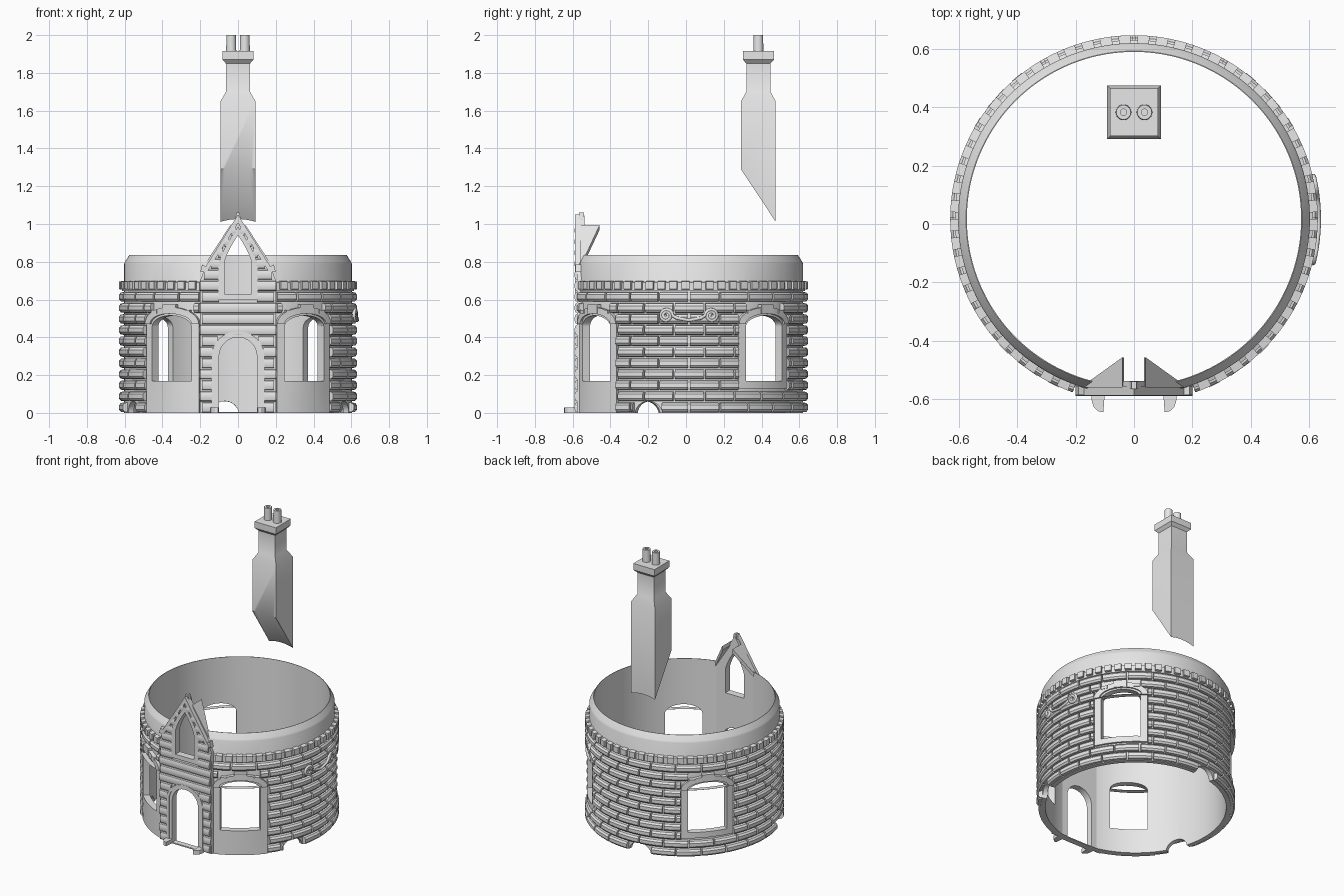
import bpy, bmesh
from math import sin, cos, pi, radians, ceil, sqrt
from mathutils import Vector

if "Cube" in bpy.data.objects:
    bpy.data.objects.remove(bpy.data.objects["Cube"])

CY = 0.017          # tower axis in y
R = 0.6             # wall radius
COURSE = 0.0585     # height of one brick course

stone = bpy.data.materials.new("stone grey")
stone.use_nodes = True
stone.diffuse_color = (0.8, 0.8, 0.8, 1)
for node in stone.node_tree.nodes:
    if node.type == 'BSDF_PRINCIPLED':
        node.inputs["Base Color"].default_value = (0.8, 0.8, 0.8, 1)


# ---------- helpers ----------
def finish(name, bm, smooth=35):
    bmesh.ops.recalc_face_normals(bm, faces=bm.faces)
    mesh = bpy.data.meshes.new(name)
    bm.to_mesh(mesh)
    bm.free()
    ob = bpy.data.objects.new(name, mesh)
    bpy.context.collection.objects.link(ob)
    mesh.materials.append(stone)
    if smooth:
        shade(ob, smooth)
    return ob


def activate(ob):
    bpy.ops.object.select_all(action='DESELECT')
    ob.select_set(True)
    bpy.context.view_layer.objects.active = ob


def shade(ob, angle=35):
    activate(ob)
    bpy.ops.object.shade_smooth_by_angle(angle=radians(angle))


def cut(ob, cutter):
    mod = ob.modifiers.new("cut", 'BOOLEAN')
    mod.operation = 'DIFFERENCE'
    mod.solver = 'EXACT'
    mod.object = cutter
    cutter.hide_render = True
    activate(ob)
    bpy.ops.object.modifier_apply(modifier=mod.name)
    bpy.data.objects.remove(cutter)
    shade(ob)


def skin(bm, loops, wrap=False):
    """Join equal closed loops into a tube, capped unless it wraps."""
    rows = [[bm.verts.new(p) for p in loop] for loop in loops]
    n = len(rows[0])
    pairs = list(zip(rows, rows[1:])) + ([(rows[-1], rows[0])] if wrap else [])
    for a, b in pairs:
        for i in range(n):
            j = (i + 1) % n
            bm.faces.new((a[i], a[j], b[j], b[i]))
    if not wrap:
        bm.faces.new(rows[0])
        bm.faces.new(rows[-1])


def polar(r, deg, z):
    return (r * cos(radians(deg)), CY + r * sin(radians(deg)), z)


def sweep(bm, profile, a0, a1, step=3.75):
    full = a1 - a0 >= 360
    n = max(1, ceil((a1 - a0) / step))
    angles = [a0 + (a1 - a0) * i / n for i in range(n if full else n + 1)]
    skin(bm, [[polar(r, a, z) for r, z in profile] for a in angles], full)


def on_wall(deg):
    return lambda u, z, d: polar(R + d, deg + u / R * 180 / pi, z)


def on_front(u, z, d):
    return (u, -0.576 - d, z)


def arch(hw, z0, zs, zt, pointed=False):
    pts = [(hw * (i / 4 - 1), z0) for i in range(9)]
    for i in range(21):
        s = cos(pi * i / 20)
        rise = (1 - abs(s)) ** 0.7 if pointed else sqrt(max(0, 1 - s * s))
        pts.append((hw * s, zs + (zt - zs) * rise))
    return pts


def prism(bm, loop, place, d0, d1):
    skin(bm, [[place(u, z, d) for u, z in loop] for d in (d0, d1)])


def frame(bm, outer, inner, place, d0, d1):
    skin(bm, [[place(u, z, d) for u, z in loop] for loop, d in
              ((outer, d0), (outer, d1), (inner, d1), (inner, d0))], True)


# ---------- openings ----------
WINDOWS = [(-54.5, 0), (234.5, 0), (41, 0.13), (139, 0.13)]   # angle, frame foot
NOTCHES = [-21, 203, 97]
window_hole = arch(0.125, 0.17, 0.455, 0.515)
door_hole = arch(0.1, 0.006, 0.3, 0.4)
gable_hole = arch(0.072, 0.63, 0.79, 0.94, True)

# ---------- wall shell ----------
bm = bmesh.new()
sweep(bm, [(0.573, 0), (0.603, 0), (0.603, 0.79), (0.598, 0.8), (0.576, 0.835), (0.573, 0.835)], 0, 360, 2.5)
wall = finish("tower_wall", bm)
bm = bmesh.new()
for deg, _ in WINDOWS:
    prism(bm, window_hole, on_wall(deg), -0.08, 0.08)
for deg in NOTCHES:
    prism(bm, arch(0.078, -0.1, -0.01, 0.062), on_wall(deg), -0.08, 0.08)
prism(bm, [(-0.13, -0.1), (0.13, -0.1), (0.13, 1), (-0.13, 1)], on_front, -0.1, 0.1)
cut(wall, finish("wall_cutter", bm))


# ---------- curved brickwork ----------
def blocks(z):
    out = [(-90, 19.5), (270, 19.5)]
    for deg, foot in WINDOWS:
        if foot - 0.01 < z < 0.5:
            out.append((deg, 16.2))
        elif 0.5 <= z < 0.56:
            out.append((deg, 12))
    if z < COURSE:
        out += [(deg, 7.6) for deg in NOTCHES]
    return out


def clip(a, b, blocked):
    spans = [(a, b)]
    for mid, half in blocked:
        lo, hi = mid - half, mid + half
        spans = [s for x, y in spans for s in ((x, min(y, lo)), (max(x, hi), y)) if s[1] - s[0] > 0.6]
    return spans


def brick_profile(z0, z1, r0, bulge):
    half = [(0, 0.003), (bulge * 0.7, 0.006), (bulge, 0.018)]
    return [(r0 + d, z0 + e) for d, e in half] + [(r0 + d, z1 - e) for d, e in reversed(half)]


bm = bmesh.new()
for row in range(11):
    z0 = row * COURSE
    profile = brick_profile(z0, z0 + COURSE, 0.599, 0.031)
    for k in range(-1, 25):
        a = -90 + 15 * k + 7.5 * (row % 2)
        for lo, hi in clip(a + 0.5, a + 14.5, blocks(z0 + COURSE / 2)):
            if lo < 270:
                sweep(bm, profile, lo, hi)
finish("wall_bricks", bm)

# ---------- dentil course ----------
bm = bmesh.new()
sweep(bm, [(0.6, 0.645), (0.614, 0.645), (0.614, 0.69), (0.6, 0.695)], -70.5, 250.5)
for k in range(54):
    a = -70 + 320 / 54 * (k + 0.5)
    sweep(bm, [(0.6, 0.65), (0.63, 0.655), (0.63, 0.695), (0.6, 0.7)], a - 1.9, a + 1.9, 2)
finish("dentil_course", bm)

# ---------- window surrounds ----------
bm = bmesh.new()
for deg, foot in WINDOWS:
    place = on_wall(deg)
    frame(bm, arch(0.168, foot, 0.475, 0.555), window_hole, place, -0.005, 0.017)
    frame(bm, arch(0.168, 0.47, 0.475, 0.56), arch(0.13, 0.471, 0.472, 0.525), place, -0.005, 0.028)
    for u, w, top in ((-0.1, 0.02, 0.545), (0, 0.04, 0.575), (0.1, 0.02, 0.545)):
        prism(bm, [(u - w, 0.525), (u + w, 0.525), (u + w, top), (u - w, top)], place, 0, 0.032)
finish("window_surrounds", bm)

# ---------- flat front with gable ----------
bm = bmesh.new()
prism(bm, [(-0.2, 0), (0.2, 0), (0.2, 0.7), (0.18, 0.755), (0, 1.045), (-0.18, 0.755), (-0.2, 0.7)],
      on_front, -0.038, 0)
front = finish("front_panel", bm, 0)
bm = bmesh.new()
prism(bm, arch(0.1, -0.1, 0.3, 0.4), on_front, -0.1, 0.1)
prism(bm, gable_hole, on_front, -0.1, 0.1)
cut(front, finish("front_cutter", bm, 0))


# ---------- front courses ----------
def inner_edge(z):
    if z < 0.43:
        return 0.138 if z < 0.3 else 0.138 * sqrt(max(0, 1 - ((z - 0.3) / 0.13) ** 2))
    if 0.58 < z < 0.98:
        return 0.1 if z < 0.78 else 0.1 * max(0, 1 - ((z - 0.78) / 0.2) ** 1.43)
    return 0


bm = bmesh.new()
for row in range(17):
    z0 = row * COURSE
    zc = z0 + COURSE / 2
    outer = (0.2 if row % 2 else 0.19) if zc < 0.72 else (1.02 - zc) * 0.62
    inner = inner_edge(zc)
    if outer - inner < 0.012:
        continue
    profile = brick_profile(z0, z0 + COURSE, 0, 0.013)
    for side in (-1, 1):
        skin(bm, [[on_front(side * u, z, d) for d, z in profile] for u in (inner, outer)])
finish("front_courses", bm)

# ---------- door and gable window surrounds ----------
bm = bmesh.new()
frame(bm, arch(0.14, 0, 0.3, 0.432), door_hole, on_front, -0.03, 0.008)
frame(bm, arch(0.14, 0.001, 0.3, 0.432), arch(0.122, 0.004, 0.3, 0.418), on_front, 0, 0.014)
finish("door_surround", bm)
bm = bmesh.new()
frame(bm, arch(0.105, 0.6, 0.775, 0.985, True), gable_hole, on_front, -0.025, 0.012)
finish("gable_window_surround", bm)

# ---------- gable edges, finial and roof returns ----------
bm = bmesh.new()
for s in (-1, 1):
    prism(bm, [(0, 1.05), (s * 0.19, 0.745), (s * 0.165, 0.745), (0, 1.005)], on_front, -0.02, 0.012)
    prism(bm, [(s * 0.165, 0.745), (s * 0.2, 0.745), (s * 0.19, 0.785), (s * 0.168, 0.775)], on_front, -0.02, 0.01)
    slope = [Vector((s * 0.04, -0.56, 0.995)), Vector((s * 0.04, -0.457, 0.995)), Vector((s * 0.183, -0.56, 0.775))]
    skin(bm, [slope, [p + Vector((-s * 0.005, 0, -0.025)) for p in slope]])
prism(bm, [(-0.02, 1.0), (0.02, 1.0), (0.008, 1.06), (-0.008, 1.06)], on_front, -0.036, -0.01)
finish("gable_roof_edges", bm, 0)

# ---------- boot scrapers beside the door ----------
bm = bmesh.new()
for s in (-1, 1):
    outline = [(0.1, -0.575), (0.145, -0.575), (0.145, -0.605), (0.138, -0.628), (0.122, -0.642), (0.105, -0.645)]
    skin(bm, [[(s * x, y, z) for x, y in outline] for z in (0, 0.028)])
finish("door_steps", bm, 0)

# ---------- scroll ornament on the left wall ----------
path = []
for t in range(31):
    a, r = 4.5 * pi * (1 - t / 30), 0.008 + 0.027 * t / 30
    path.append((-0.105 - r * cos(a + pi), 0.515 + r * sin(a)))
path += [(0.015 + 0.085 * k / 4, 0.49 + 0.004 * abs(k)) for k in range(-3, 1)]
path += [(0.03 - y, z) for y, z in reversed(path[:-1])]
curve = bpy.data.curves.new("scroll_ornament", 'CURVE')
curve.dimensions = '3D'
curve.bevel_depth = 0.009
curve.bevel_resolution = 2
spline = curve.splines.new('POLY')
spline.points.add(len(path) - 1)
for point, (y, z) in zip(spline.points, path):
    point.co = (sqrt(0.632 ** 2 - (y - CY) ** 2), y, z, 1)
scroll = bpy.data.objects.new("scroll_ornament", curve)
bpy.context.collection.objects.link(scroll)
curve.materials.append(stone)
activate(scroll)
bpy.ops.object.convert(target='MESH')

# ---------- chimney, cut below to the cone of the roof ----------
CH = 0.383
bm = bmesh.new()
skin(bm, [[(x * h, CH + y * h, z) for x, y in ((-1, -1), (1, -1), (1, 1), (-1, 1))] for h, z in
          ((0.092, 0.95), (0.092, 1.65), (0.064, 1.7), (0.064, 1.85), (0.082, 1.87), (0.082, 1.915))])
chimney = finish("chimney_stack", bm, 0)
bm = bmesh.new()
apex, base = 1.738, 0.85
bmesh.ops.create_cone(bm, cap_ends=True, segments=128, radius1=(apex - base) / 1.555, radius2=0, depth=apex - base)
bmesh.ops.translate(bm, verts=bm.verts, vec=(0, CY, (apex + base) / 2))
cut(chimney, finish("roof_cutter", bm, 0))

# ---------- chimney pots ----------
bm = bmesh.new()
for x in (-0.036, 0.036):
    rings = [[(x + r * cos(2 * pi * i / 24), CH + r * sin(2 * pi * i / 24), z) for i in range(24)]
             for r, z in ((0.027, 1.91), (0.025, 2.0), (0.011, 2.0), (0.011, 1.93))]
    skin(bm, rings)
finish("chimney_pots", bm)
